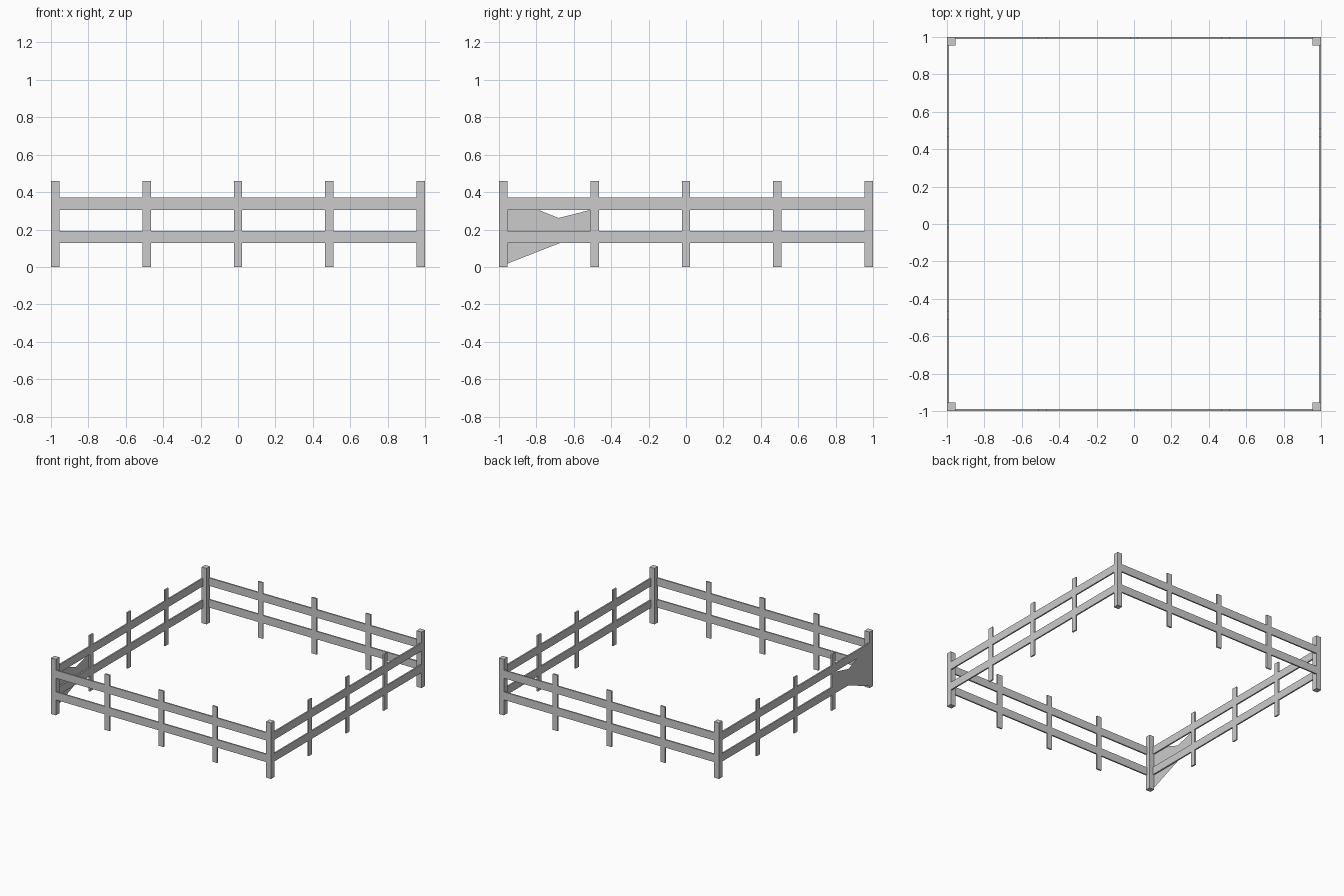
import bpy, bmesh
from math import pi
from mathutils import Matrix

if "Cube" in bpy.data.objects:
    bpy.data.objects.remove(bpy.data.objects["Cube"])

W, T, H = 0.045, 0.012, 0.46          # post width, board thickness, height
C = 1 - W / 2                         # corner post centre
RAILS = [(0.127, 0.192), (0.305, 0.37)]


def finish(name, bm):
    mesh = bpy.data.meshes.new(name)
    bm.to_mesh(mesh)
    bm.free()
    obj = bpy.data.objects.new(name, mesh)
    bpy.context.collection.objects.link(obj)
    return obj


# Solid square corner posts
for sx in (-1, 1):
    for sy in (-1, 1):
        bm = bmesh.new()
        bmesh.ops.create_cube(bm, size=1, matrix=Matrix.Translation((sx * C, sy * C, H / 2))
                              @ Matrix.Diagonal((W, W, H, 1)))
        finish("corner_post", bm)


# Fence panel: thin pickets and rails cut from one flat board, outer face flush with the posts
def panel(name, angle):
    bm = bmesh.new()
    mids = [-C / 2, 0, C / 2]
    xs = [-1 + W] + [m + s * W / 2 for m in mids for s in (-1, 1)] + [1 - W]
    zs = [0] + [z for r in RAILS for z in r] + [H]
    verts = {(i, j): bm.verts.new((x, -1, z)) for i, x in enumerate(xs) for j, z in enumerate(zs)}
    for i in range(len(xs) - 1):
        for j in range(len(zs) - 1):
            if i % 2 or j % 2:        # odd columns are pickets, odd rows are rails
                bm.faces.new([verts[i, j], verts[i + 1, j], verts[i + 1, j + 1], verts[i, j + 1]])
    bmesh.ops.delete(bm, geom=[v for v in bm.verts if not v.link_faces], context='VERTS')
    ext = bmesh.ops.extrude_face_region(bm, geom=bm.faces[:], use_keep_orig=True)["geom"]
    bmesh.ops.translate(bm, vec=(0, T, 0), verts=[g for g in ext if isinstance(g, bmesh.types.BMVert)])
    bmesh.ops.recalc_face_normals(bm, faces=bm.faces[:])
    bmesh.ops.rotate(bm, verts=bm.verts[:], cent=(0, 0, 0), matrix=Matrix.Rotation(angle, 3, 'Z'))
    finish(name, bm)


for k, side in enumerate(("front", "right", "back", "left")):
    panel(side + "_fence_panel", k * pi / 2)

# Flat triangular sheets bracing the front end of the left panel
bm = bmesh.new()
for tri in ([(-1, 0), (-0.955, 0.372), (-0.51, 0.192)],
            [(-0.955, 0.192), (-0.51, 0.305), (-0.51, 0.192)]):
    bm.faces.new([bm.verts.new((-1, y, z)) for y, z in tri])
finish("corner_brace_sheet", bm)
